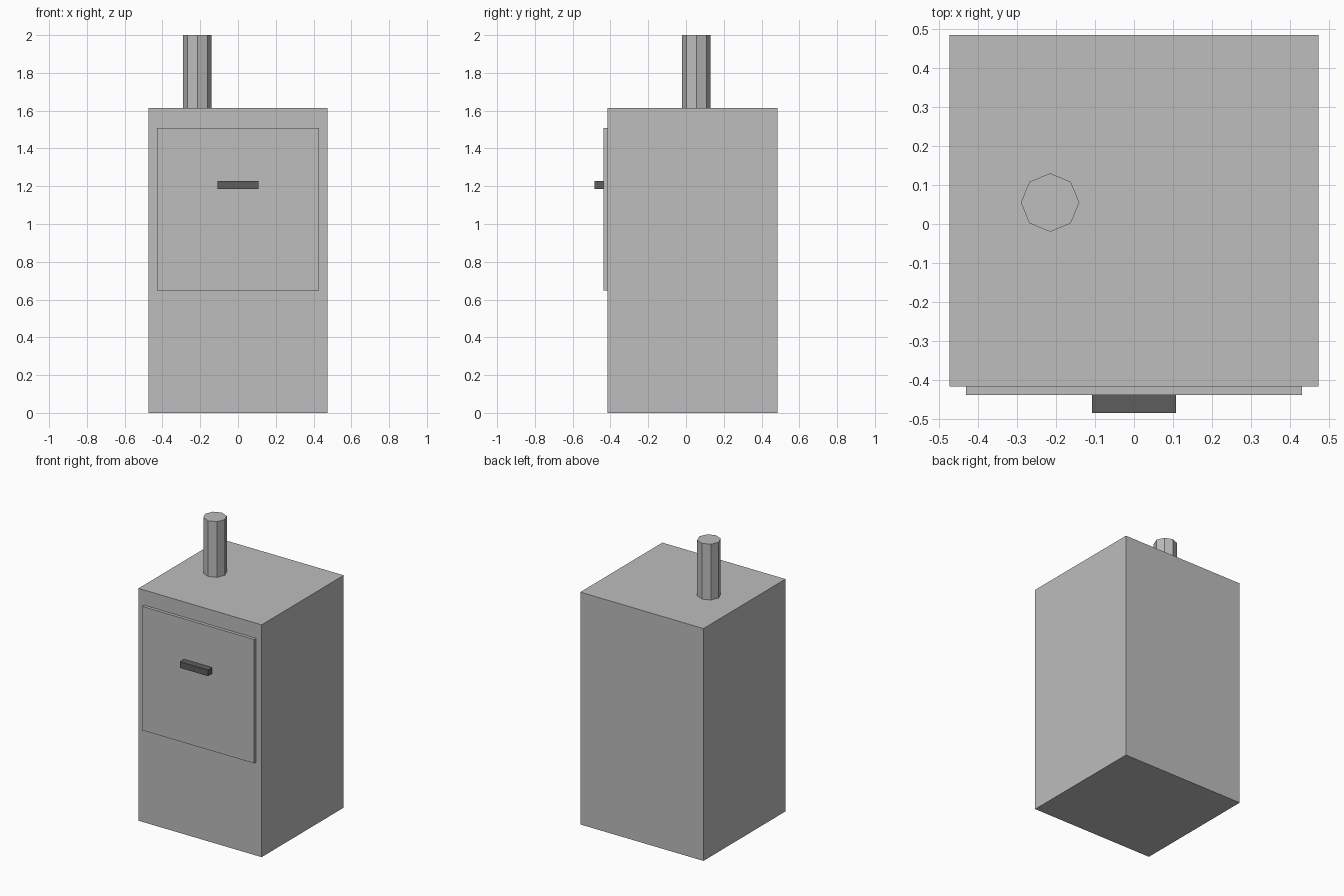
import bpy

cube = bpy.data.objects.get("Cube")
if cube:
    bpy.data.objects.remove(cube, do_unlink=True)


def material(name, value):
    mat = bpy.data.materials.new(name)
    mat.use_nodes = True
    colour = (value, value, value, 1)
    mat.diffuse_color = colour
    for node in mat.node_tree.nodes:
        if node.type == 'BSDF_PRINCIPLED':
            node.inputs["Base Color"].default_value = colour
    return mat


light_grey = material("light grey", 0.51)
dark_grey = material("dark grey", 0.11)


def finish(name, mat):
    obj = bpy.context.object
    obj.name = obj.data.name = name
    obj.data.materials.append(mat)
    bpy.ops.object.transform_apply(location=False, rotation=False, scale=True)


def box(name, x, y, z, mat):
    """Box spanning the given (low, high) range on each axis."""
    spans = (x, y, z)
    bpy.ops.mesh.primitive_cube_add(size=1, location=[(a + b) / 2 for a, b in spans])
    bpy.context.object.scale = [b - a for a, b in spans]
    finish(name, mat)


# Cabinet with a raised front door and its handle
box("cabinet", (-0.473, 0.473), (-0.416, 0.484), (0, 1.613), light_grey)
box("front_door", (-0.43, 0.43), (-0.438, -0.416), (0.648, 1.508), light_grey)
box("door_handle", (-0.108, 0.108), (-0.484, -0.438), (1.185, 1.228), dark_grey)

# Eight-sided flue pipe on top
bottom, top = 1.613, 2.0
bpy.ops.mesh.primitive_cylinder_add(vertices=8, radius=0.075, depth=top - bottom,
                                    location=(-0.215, 0.055, (bottom + top) / 2))
finish("flue_pipe", light_grey)
